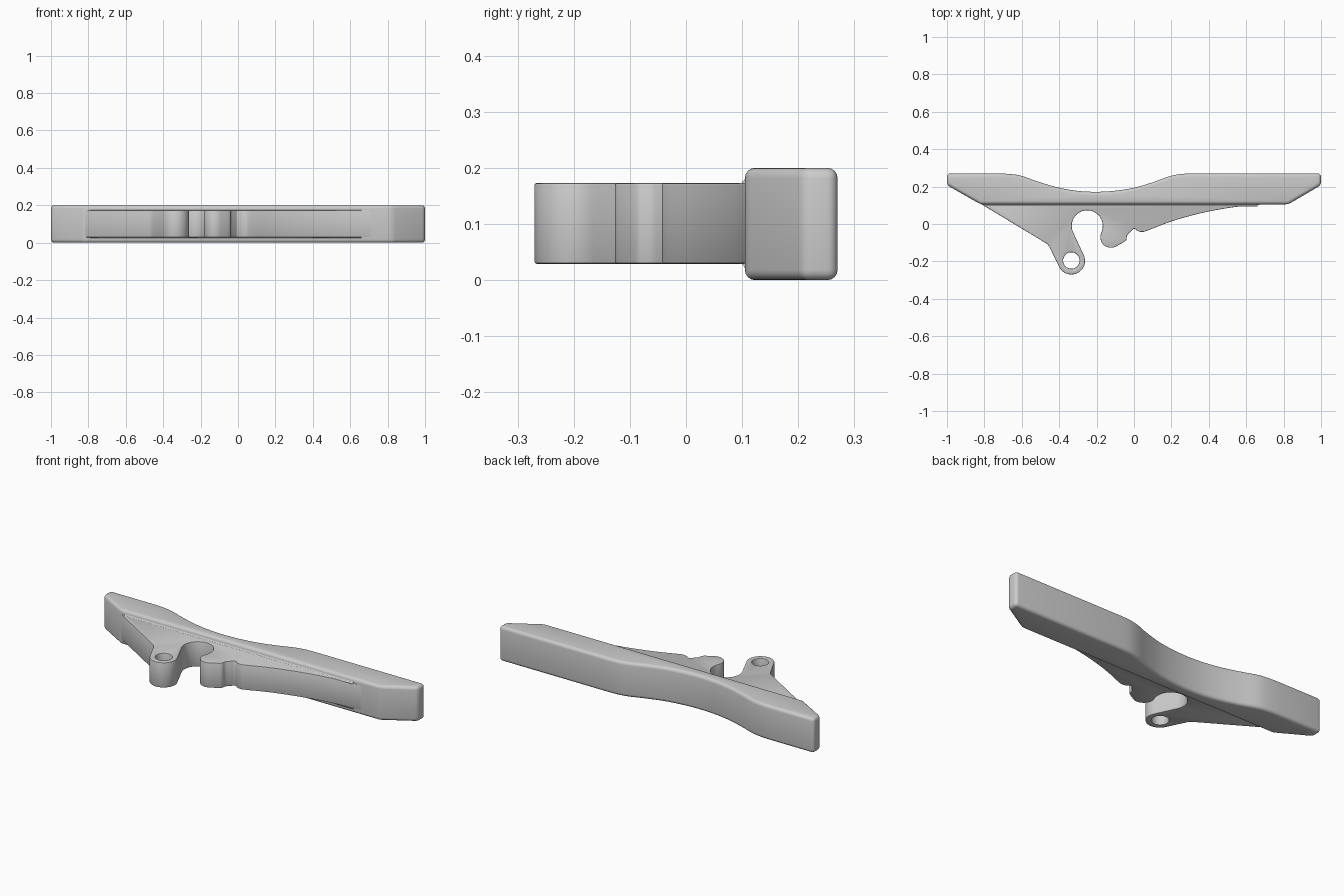
import bpy, bmesh
from math import sin, cos, radians
from mathutils import Vector

if "Cube" in bpy.data.objects:
    bpy.data.objects.remove(bpy.data.objects["Cube"])


def arc(cx, cy, r, a0, a1, n=20):
    return [(cx + r * cos(radians(a0 + (a1 - a0) * i / n)),
             cy + r * sin(radians(a0 + (a1 - a0) * i / n))) for i in range(n + 1)]


def smooth(pts, n=5):
    """Catmull-Rom curve through the points."""
    p = [Vector(q) for q in [pts[0]] + pts + [pts[-1]]]
    out = []
    for a, b, c, d in zip(p, p[1:], p[2:], p[3:]):
        for i in range(n):
            t = i / n
            out.append((b + (c - a) * t / 2 + (2 * a - 5 * b + 4 * c - d) * t * t / 2
                        + (3 * b - a - 3 * c + d) * t ** 3 / 2)[:])
    return out + [pts[-1]]


def prism(name, outline, z0, z1):
    bm = bmesh.new()
    f = bm.faces.new([bm.verts.new((x, y, z0)) for x, y in outline])
    top = bmesh.ops.extrude_face_region(bm, geom=[f])['geom']
    bmesh.ops.translate(bm, vec=(0, 0, z1 - z0),
                        verts=[v for v in top if isinstance(v, bmesh.types.BMVert)])
    bmesh.ops.recalc_face_normals(bm, faces=bm.faces)
    me = bpy.data.meshes.new(name)
    bm.to_mesh(me)
    bm.free()
    ob = bpy.data.objects.new(name, me)
    bpy.context.collection.objects.link(ob)
    return ob


def finish(ob, width=0, segments=3):
    if width:
        b = ob.modifiers.new("round", 'BEVEL')
        b.width, b.segments = width, segments
        b.limit_method, b.angle_limit = 'ANGLE', radians(28)
    bpy.ops.object.select_all(action='DESELECT')
    ob.select_set(True)
    bpy.context.view_layer.objects.active = ob
    bpy.ops.object.convert(target='MESH')
    bpy.ops.object.shade_smooth_by_angle(angle=radians(30))


# Thick bar with a dipped back edge
dip = smooth([(-0.72, 0.27), (-0.66, 0.267), (-0.6, 0.257), (-0.5, 0.222), (-0.4, 0.194),
              (-0.3, 0.177), (-0.2, 0.172), (-0.1, 0.178), (0, 0.194), (0.1, 0.223),
              (0.18, 0.252), (0.24, 0.266), (0.3, 0.27)], 4)
bar = prism("bar", [(-1, 0.27)] + dip + [(1, 0.27), (1, 0.208), (0.825, 0.105),
                                         (-0.82, 0.105), (-1, 0.208)], 0, 0.2)
finish(bar, 0.018, 4)

# Thinner web with pin arm, round notch and thumb bump
web_outline = [(-0.815, 0.14), (-0.815, 0.105), (-0.475, -0.1), (-0.462, -0.109), (-0.452, -0.123)]
web_outline += arc(-0.335, -0.197, 0.073, 207, 387, 28)
web_outline += arc(-0.25, -0.01, 0.083, 207, -25, 36)
web_outline += arc(-0.123, -0.07, 0.057, 172, 300, 20)
web_outline += smooth([(-0.055, -0.097), (-0.041, -0.084), (-0.037, -0.062), (-0.02, -0.042),
                       (0.0, -0.025), (0.02, -0.037), (0.04, -0.042), (0.07, -0.036),
                       (0.2, 0.014), (0.35, 0.056), (0.5, 0.085), (0.63, 0.1), (0.75, 0.107)], 4)
web_outline += [(0.75, 0.14)]
web = prism("web", web_outline, 0.029, 0.173)

# Pin hole
cutter = prism("hole_cutter", arc(-0.335, -0.195, 0.044, 0, 348.75, 31), -0.1, 0.3)
cutter.hide_render = True
cut = web.modifiers.new("hole", 'BOOLEAN')
cut.operation, cut.object, cut.solver = 'DIFFERENCE', cutter, 'EXACT'
finish(web, 0.004, 2)
bpy.data.objects.remove(cutter)

# Small concave fillets where the web meets the bar, top and bottom
for name, z, s in (("top_fillet", 0.172, 1), ("bottom_fillet", 0.03, -1)):
    profile = [(0.097 - 0.004, 0.0)] + [(0.093 + 0.013 * sin(radians(a)), 0.013 * (1 - cos(radians(a))))
                                        for a in (30, 60, 90)] + [(0.125, 0.013), (0.125, 0.0)]
    strip = prism(name, profile, -0.79, 0.66)
    for v in strip.data.vertices:
        y, h, x = v.co
        v.co = (x, y, z + s * h)
    if s < 0:
        strip.data.flip_normals()
    finish(strip)
